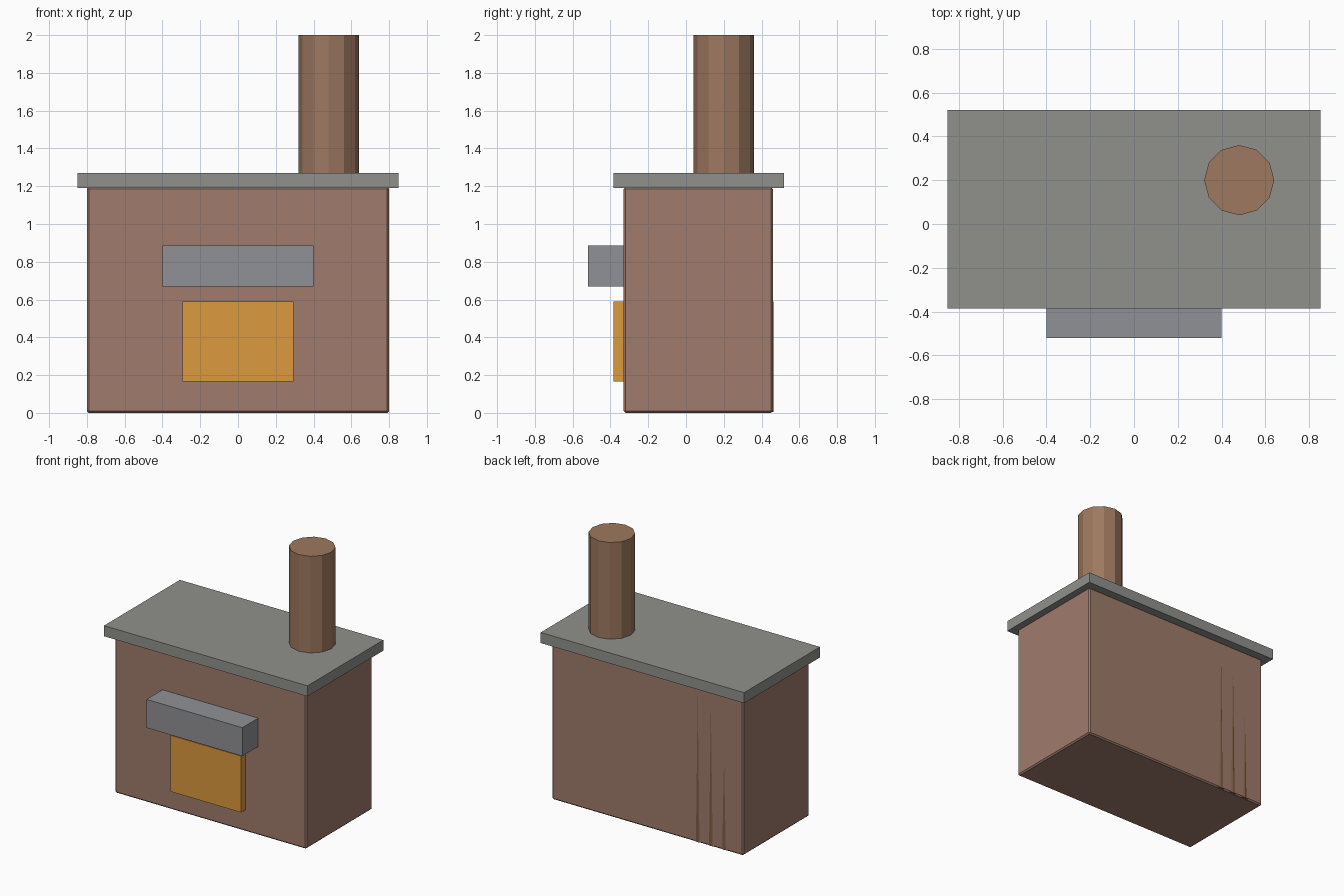
import bpy, bmesh
from mathutils import Matrix, Vector

if "Cube" in bpy.data.objects:
    bpy.data.objects.remove(bpy.data.objects["Cube"])


def material(name, rgb):
    m = bpy.data.materials.new(name)
    m.diffuse_color = (*rgb, 1)
    m.use_nodes = True
    m.node_tree.nodes["Principled BSDF"].inputs["Base Color"].default_value = m.diffuse_color
    return m


brick = material("brick", (0.35, 0.20, 0.15))
stone = material("stone", (0.28, 0.28, 0.265))
metal = material("metal", (0.28, 0.285, 0.30))
fire = material("fire", (0.72, 0.32, 0.05))
clay = material("clay", (0.34, 0.19, 0.115))
wood = material("wood", (0.20, 0.11, 0.06))


def add_object(name, bm, mat):
    mesh = bpy.data.meshes.new(name)
    bm.to_mesh(mesh)
    bm.free()
    mesh.materials.append(mat)
    obj = bpy.data.objects.new(name, mesh)
    bpy.context.collection.objects.link(obj)
    return obj


def box(name, lo, hi, mat, chamfer=0):
    lo, hi = Vector(lo), Vector(hi)
    bm = bmesh.new()
    bmesh.ops.create_cube(bm, size=1, matrix=Matrix.Translation((lo + hi) / 2)
                          @ Matrix.Diagonal((*(hi - lo), 1)))
    if chamfer:
        bmesh.ops.bevel(bm, geom=bm.edges[:], offset=chamfer, segments=1,
                        profile=0.5, affect='EDGES')
    return add_object(name, bm, mat)


def pole(name, base, height, radius, sides, mat, tilt=0):
    bm = bmesh.new()
    bmesh.ops.create_cone(bm, cap_ends=True, segments=sides,
                          radius1=radius, radius2=radius, depth=height,
                          matrix=Matrix.Translation(base)
                          @ Matrix.Rotation(tilt, 4, 'X')
                          @ Matrix.Translation((0, 0, height / 2)))
    return add_object(name, bm, mat)


# Brick body with narrow chamfers, and the overhanging top slab
box("body", (-0.80, -0.33, 0.0), (0.80, 0.46, 1.195), brick, 0.01)
box("top_slab", (-0.85, -0.385, 1.19), (0.85, 0.52, 1.27), stone)

# Glowing mouth and the hood above it
box("fire_opening", (-0.295, -0.385, 0.165), (0.295, -0.30, 0.59), fire)
box("hood", (-0.40, -0.52, 0.67), (0.40, -0.30, 0.885), metal)

# Twelve-sided chimney
pole("chimney", (0.48, 0.20, 1.25), 0.75, 0.16, 12, clay)

# Poles sunk in the back wall, just breaking its surface
for i, (x, length) in enumerate([(-0.42, 1.12), (-0.53, 1.08), (-0.64, 0.70)]):
    pole(f"back_pole_{i + 1}", (x, 0.414, 0.004), length, 0.05, 12, wood,
         0.004 / length)
